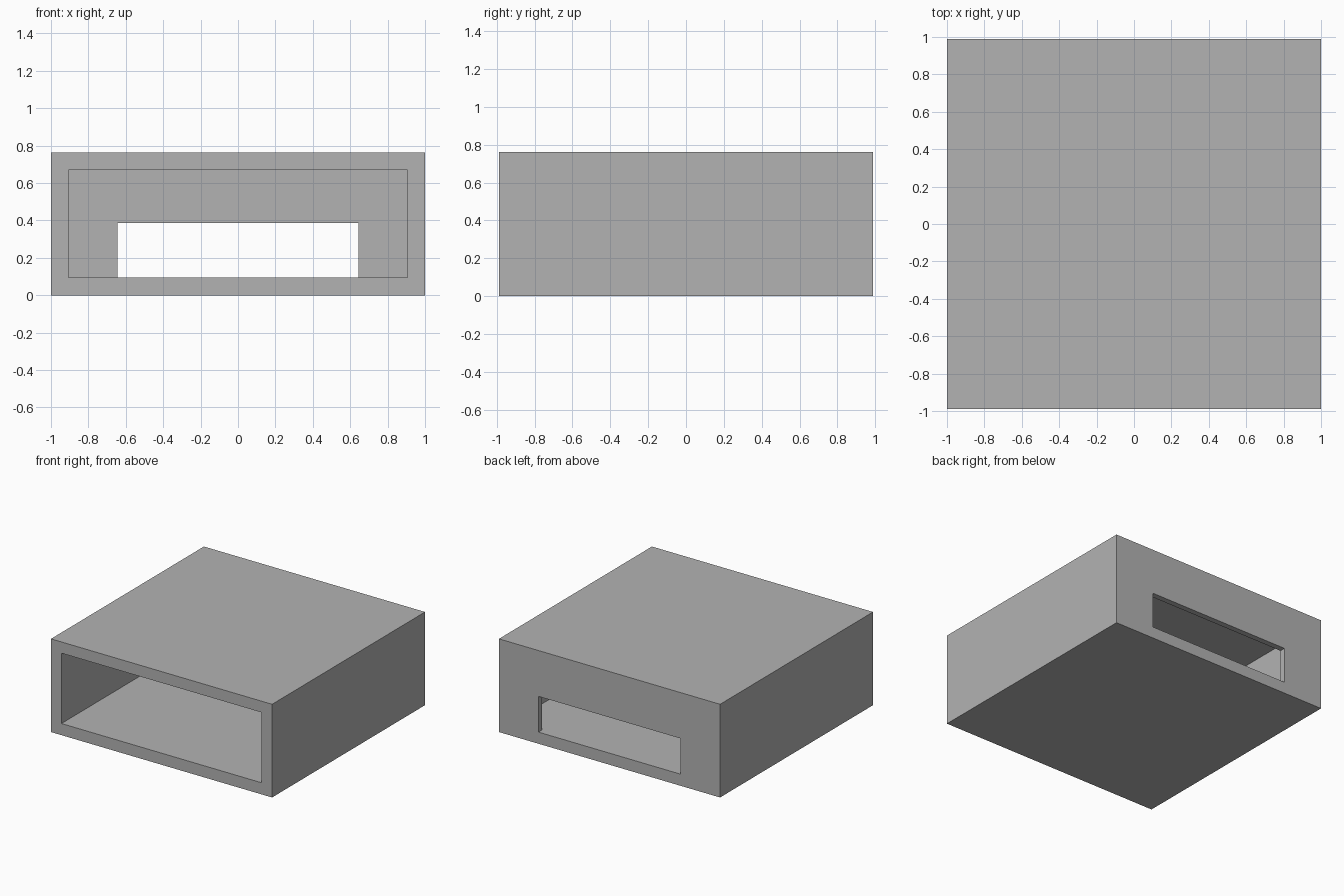
import bpy
import bmesh

default = bpy.data.objects.get("Cube")
if default:
    bpy.data.objects.remove(default, do_unlink=True)

# One plain grey for the whole shell
grey = bpy.data.materials.new("plain grey")
grey.use_nodes = True
colour = (0.45, 0.45, 0.45, 1)
grey.diffuse_color = colour
grey.node_tree.nodes["Principled BSDF"].inputs["Base Color"].default_value = colour

W, D, H = 1.0, 0.988, 0.762      # half width, half depth, height
WALL, BACK = 0.095, 0.047        # shell and back wall thickness
SLOT_W, SLOT_TOP = 0.643, 0.387  # back opening


def section(bm, half_w, y, z0, z1):
    """Rectangular loop of vertices across the depth axis."""
    return [bm.verts.new((x, y, z)) for x, z in
            ((-half_w, z0), (half_w, z0), (half_w, z1), (-half_w, z1))]


def bridge(bm, a, b):
    """Four faces joining two rectangular loops."""
    for i in range(4):
        j = (i + 1) % 4
        bm.faces.new((a[i], a[j], b[j], b[i]))


# Open-fronted box with a slot through its back wall
bm = bmesh.new()
outer_front = section(bm, W, -D, 0, H)
outer_back = section(bm, W, D, 0, H)
slot_back = section(bm, SLOT_W, D, WALL, SLOT_TOP)
slot_front = section(bm, SLOT_W, D - BACK, WALL, SLOT_TOP)
inner_back = section(bm, W - WALL, D - BACK, WALL, H - WALL + 0.003)
inner_front = section(bm, W - WALL, -D, WALL, H - WALL + 0.003)

loops = [outer_front, outer_back, slot_back, slot_front, inner_back, inner_front]
for k, loop in enumerate(loops):
    following = loops[(k + 1) % len(loops)]
    if loop is slot_front:
        continue
    bridge(bm, loop, following)

# Inner face of the back wall, level with the floor below the slot
a, b = slot_front, inner_back
bm.faces.new((a[1], a[2], b[2], b[1]))
bm.faces.new((a[2], a[3], b[3], b[2]))
bm.faces.new((a[3], a[0], b[0], b[3]))
floor = next(f for f in bm.faces if all(v in f.verts for v in (
    inner_back[0], inner_back[1], inner_front[0], inner_front[1])))
bm.faces.remove(floor)
bm.faces.new((b[0], a[0], a[1], b[1], inner_front[1], inner_front[0]))

bmesh.ops.recalc_face_normals(bm, faces=bm.faces)
mesh = bpy.data.meshes.new("box_shell")
bm.to_mesh(mesh)
bm.free()
mesh.materials.append(grey)
shell = bpy.data.objects.new("box_shell", mesh)
bpy.context.collection.objects.link(shell)
